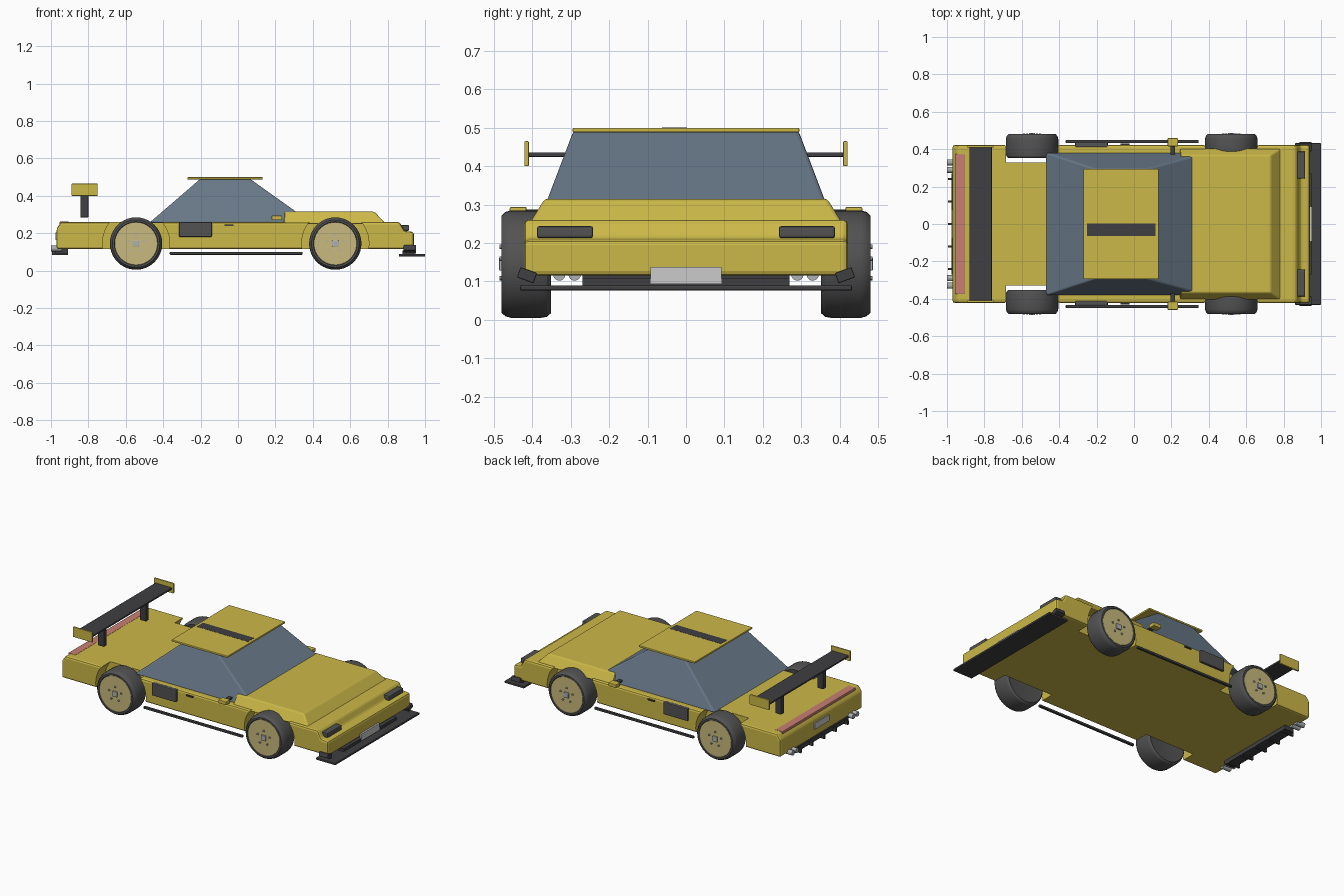
import bpy, bmesh, math
from mathutils import Matrix, Vector

if "Cube" in bpy.data.objects:
    bpy.data.objects.remove(bpy.data.objects["Cube"])


def material(name, r, g, b):
    m = bpy.data.materials.new(name)
    m.diffuse_color = (r, g, b, 1)
    m.use_nodes = True
    m.node_tree.nodes["Principled BSDF"].inputs["Base Color"].default_value = m.diffuse_color
    return m


YELLOW = material("yellow_paint", 0.60, 0.48, 0.065)
GLASS = material("blue_grey_glass", 0.14, 0.19, 0.25)
BLACK = material("black_trim", 0.05, 0.05, 0.055)
GREY = material("dark_grey_rubber", 0.085, 0.085, 0.085)
RIM = material("pale_gold_rim", 0.58, 0.49, 0.21)
SILVER = material("silver", 0.42, 0.44, 0.46)
PLATE = material("light_plate", 0.60, 0.60, 0.60)
RED = material("faded_red_lamp", 0.58, 0.21, 0.17)


def finish(bm, name, mat, bevel=0.0, mirror=False):
    bmesh.ops.recalc_face_normals(bm, faces=bm.faces)
    mesh = bpy.data.meshes.new(name)
    bm.to_mesh(mesh)
    bm.free()
    ob = bpy.data.objects.new(name, mesh)
    bpy.context.collection.objects.link(ob)
    mesh.materials.append(mat)
    if bevel:
        b = ob.modifiers.new("bevel", 'BEVEL')
        b.width, b.segments, b.limit_method = bevel, 2, 'ANGLE'
    if mirror:
        m = ob.modifiers.new("mirror", 'MIRROR')
        m.use_axis = (False, True, False)
    return ob


def frustum(name, base, top, z0, z1, mat, **kw):
    """Block between two rectangles given as (x0, x1, y0, y1)."""
    bm = bmesh.new()
    rings = []
    for (x0, x1, y0, y1), z in ((base, z0), (top, z1)):
        rings.append([bm.verts.new(p) for p in
                      ((x0, y0, z), (x1, y0, z), (x1, y1, z), (x0, y1, z))])
    a, b = rings
    bm.faces.new(a)
    bm.faces.new(b)
    for i in range(4):
        j = (i + 1) % 4
        bm.faces.new((a[i], a[j], b[j], b[i]))
    return finish(bm, name, mat, **kw)


def box(name, x0, x1, y0, y1, z0, z1, mat, **kw):
    r = (x0, x1, y0, y1)
    return frustum(name, r, r, z0, z1, mat, **kw)


def cylinder(name, centre, radius, depth, axis, mat, sides=32, **kw):
    bm = bmesh.new()
    rot = Vector((0, 0, 1)).rotation_difference(Vector(axis)).to_matrix().to_4x4()
    bmesh.ops.create_cone(bm, cap_ends=True, segments=sides, radius1=radius,
                          radius2=radius, depth=depth,
                          matrix=Matrix.Translation(centre) @ rot)
    return finish(bm, name, mat, **kw)


# Main body: side profile extruded across the width
profile = [(-0.97, 0.115), (-0.97, 0.225), (-0.945, 0.26), (0.865, 0.26),
           (0.89, 0.212), (0.94, 0.207), (0.94, 0.115)]
bm = bmesh.new()
side = bm.faces.new([bm.verts.new((x, -0.422, z)) for x, z in profile])
ext = bmesh.ops.extrude_face_region(bm, geom=[side])["geom"]
bmesh.ops.translate(bm, vec=(0, 0.844, 0),
                    verts=[v for v in ext if isinstance(v, bmesh.types.BMVert)])
body = finish(bm, "body", YELLOW, bevel=0.012)

# Wheel wells cut out of the body
AXLES = {"rear": -0.545, "front": 0.52}
for end, x in AXLES.items():
    for s, label in ((-1, "right"), (1, "left")):
        cutter = cylinder(f"{end}_{label}_well_cutter", (x, s * 0.43, 0.145),
                          0.18, 0.2, (0, 1, 0), YELLOW, sides=48)
        cutter.hide_render = True
        cutter.hide_viewport = True
        cut = body.modifiers.new("well", 'BOOLEAN')
        cut.operation, cut.object, cut.solver = 'DIFFERENCE', cutter, 'EXACT'

# Hood, cabin and roof
frustum("hood", (0.245, 0.79, -0.408, 0.408), (0.25, 0.73, -0.368, 0.368),
        0.25, 0.315, YELLOW, bevel=0.008)
frustum("cabin_glass", (-0.475, 0.395, -0.383, 0.383),
        (-0.20, 0.062, -0.293, 0.293), 0.255, 0.492, GLASS, bevel=0.008)
box("roof", -0.27, 0.132, -0.295, 0.295, 0.488, 0.5, YELLOW, bevel=0.003)
box("roof_stripe", -0.252, 0.115, -0.063, 0.002, 0.498, 0.5008, BLACK)


# Wheels
def wheel(prefix, x):
    ring = [(0.0, 0.355), (0.11, 0.355), (0.128, 0.352), (0.137, 0.362),
            (0.14, 0.378), (0.14, 0.455), (0.136, 0.47), (0.127, 0.48),
            (0.117, 0.48), (0.113, 0.475), (0.0, 0.475)]
    bm = bmesh.new()
    vs = [bm.verts.new((x, y, 0.145 + r)) for r, y in ring]
    es = [bm.edges.new(p) for p in zip(vs, vs[1:])]
    bmesh.ops.spin(bm, geom=vs + es, cent=(x, 0, 0.145), axis=(0, 1, 0),
                   angle=2 * math.pi, steps=40, use_duplicate=False)
    bmesh.ops.remove_doubles(bm, verts=bm.verts, dist=1e-5)
    tyre = finish(bm, prefix + "_tyres", GREY, mirror=True)
    bpy.context.view_layer.objects.active = tyre
    tyre.select_set(True)
    bpy.ops.object.shade_smooth_by_angle(angle=math.radians(30))
    tyre.select_set(False)
    c = Vector((x, 0, 0.145))
    cylinder(prefix + "_rims", c + Vector((0, 0.474, 0)), 0.114, 0.008,
             (0, 1, 0), RIM, sides=40, mirror=True)
    box(prefix + "_hubs", x - 0.017, x + 0.017, 0.47, 0.487, 0.128, 0.162,
        SILVER, bevel=0.003, mirror=True)
    for i in range(5):
        a = math.radians(90 + 72 * i)
        p = c + Vector((0.045 * math.cos(a), 0.48, 0.045 * math.sin(a)))
        cylinder(f"{prefix}_bolts_{i}", p, 0.006, 0.01, (0, 1, 0),
                 SILVER, sides=8, mirror=True)


for end, x in AXLES.items():
    wheel(end, x)

# Rear wing
box("wing_blade", -0.88, -0.76, -0.42, 0.42, 0.424, 0.436, BLACK, bevel=0.003)
box("wing_endplates", -0.89, -0.75, 0.409, 0.421, 0.40, 0.465, YELLOW,
    bevel=0.003, mirror=True)
box("wing_posts", -0.843, -0.80, 0.20, 0.23, 0.285, 0.428, BLACK,
    bevel=0.003, mirror=True)

# Front trim
box("splitter", 0.86, 1.0, -0.432, 0.432, 0.076, 0.09, BLACK, bevel=0.004)
box("front_lip", 0.88, 0.948, -0.27, 0.27, 0.088, 0.108, BLACK)
box("front_plate", 0.94, 0.951, -0.093, 0.093, 0.094, 0.137, PLATE)
box("headlights", 0.872, 0.915, 0.242, 0.388, 0.213, 0.244, GREY,
    bevel=0.006, mirror=True)
for s, label in ((-1, "right"), (1, "left")):
    canard = box(label + "_canard", -0.032, 0.032, -0.023, 0.023, -0.014, 0.014,
                 BLACK, bevel=0.003)
    canard.location = (0.917, s * 0.414, 0.116)
    canard.rotation_euler = (s * math.radians(20), 0, 0)

# Rear trim
box("tail_lamp", -0.955, -0.903, -0.375, 0.375, 0.222, 0.262, RED, bevel=0.004)
box("rear_plate", -0.976, -0.965, -0.075, 0.075, 0.165, 0.205, PLATE)
box("diffuser", -0.975, -0.91, -0.27, 0.27, 0.09, 0.118, BLACK)
for i in range(5):
    y = -0.24 + 0.12 * i
    box(f"diffuser_fin_{i}", -0.995, -0.91, y - 0.006, y + 0.006,
        0.083, 0.108, BLACK)
for i, y in enumerate((0.29, 0.33)):
    cylinder(f"exhausts_{i}", (-0.97, y, 0.118), 0.016, 0.06, (1, 0, 0),
             SILVER, sides=16, mirror=True)

# Side trim
box("side_skirts", -0.365, 0.345, 0.432, 0.449, 0.085, 0.1, BLACK,
    bevel=0.004, mirror=True)
box("side_vents", -0.315, -0.14, 0.41, 0.436, 0.18, 0.26, GREY,
    bevel=0.005, mirror=True)
box("door_handles", -0.072, -0.025, 0.415, 0.43, 0.238, 0.247, BLACK, mirror=True)
box("mirror_stalks", 0.195, 0.22, 0.36, 0.425, 0.276, 0.287, BLACK, mirror=True)
box("mirrors", 0.18, 0.236, 0.415, 0.459, 0.27, 0.294, YELLOW,
    bevel=0.004, mirror=True)
